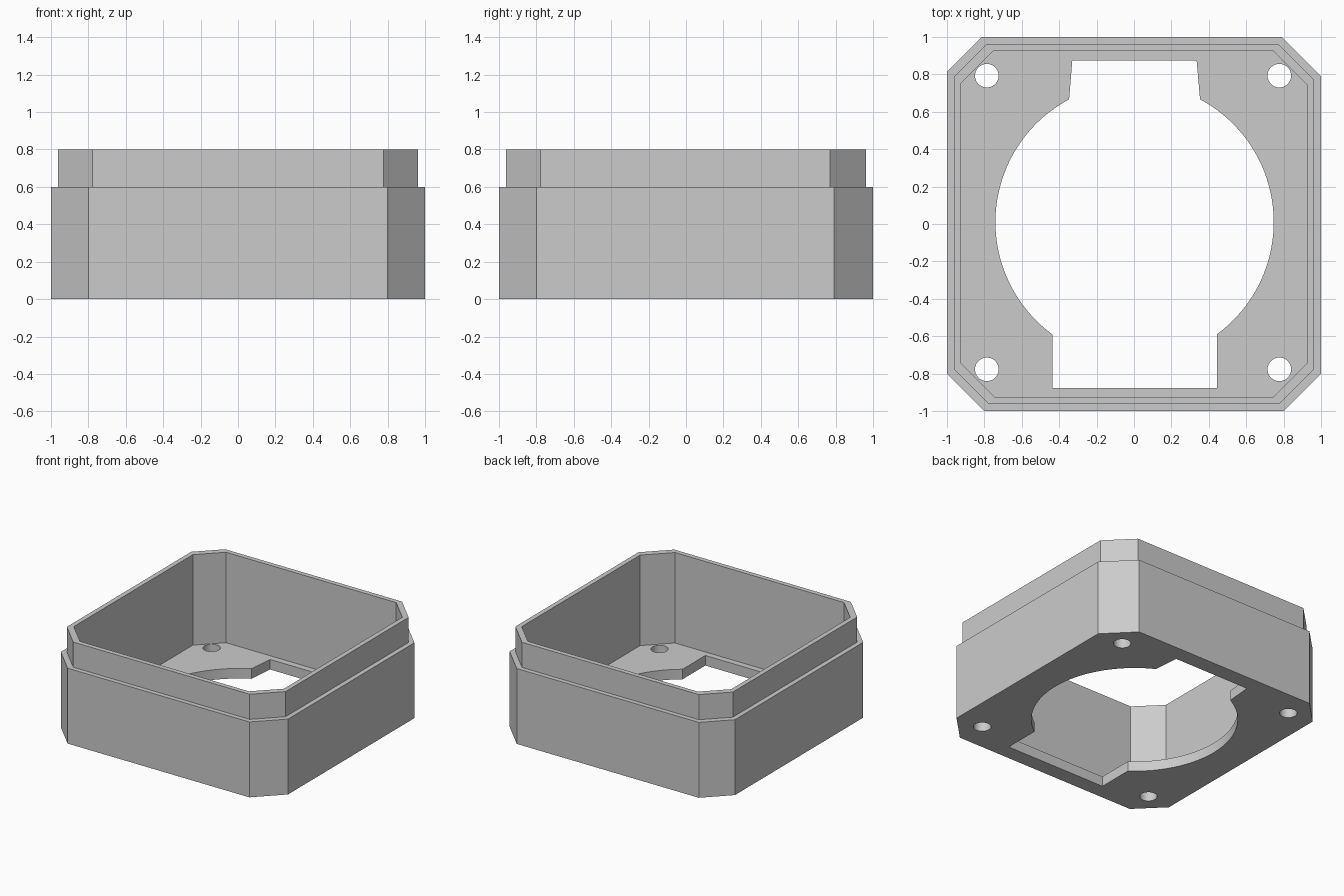
import bpy, bmesh, math

if "Cube" in bpy.data.objects:
    bpy.data.objects.remove(bpy.data.objects["Cube"], do_unlink=True)

# Single plain grey plastic
grey = bpy.data.materials.new("plain_grey")
grey.use_nodes = True
grey.diffuse_color = (0.6, 0.6, 0.6, 1)
grey.node_tree.nodes["Principled BSDF"].inputs["Base Color"].default_value = grey.diffuse_color

FLOOR, SHOULDER, TOP = 0.08, 0.6, 0.8


def new_object(name, bm):
    bmesh.ops.recalc_face_normals(bm, faces=bm.faces)
    mesh = bpy.data.meshes.new(name)
    bm.to_mesh(mesh)
    bm.free()
    mesh.materials.append(grey)
    obj = bpy.data.objects.new(name, mesh)
    bpy.context.scene.collection.objects.link(obj)
    return obj


def octagon(half, corner, back_right, back_left):
    """Square outline with cut corners; the two back corners are set separately."""
    h, c, r, l = half, corner, back_right, back_left
    return [(-c, -h), (c, -h), (h, -c), (h, r), (r, h), (-l, h), (-h, l), (-h, -c)]


def loft(bm, rings):
    """Skin a stack of (outline, z) rings and cap both ends."""
    loops = [[bm.verts.new((x, y, z)) for x, y in pts] for pts, z in rings]
    for a, b in zip(loops, loops[1:]):
        for i in range(len(a)):
            j = (i + 1) % len(a)
            bm.faces.new((a[i], a[j], b[j], b[i]))
    bm.faces.new(loops[0][::-1])
    bm.faces.new(loops[-1])


def arc(cx, cy, r, start, end, steps):
    return [(cx + r * math.cos(start + (end - start) * i / steps),
             cy + r * math.sin(start + (end - start) * i / steps)) for i in range(steps + 1)]


# Housing: outer wall, shoulder, raised rim, cavity
outer = octagon(1.0, 0.80, 0.79, 0.813)
rim = octagon(0.963, 0.777, 0.77, 0.787)
inner = octagon(0.925, 0.744, 0.745, 0.753)
bm = bmesh.new()
loft(bm, [(outer, 0), (outer, SHOULDER), (rim, SHOULDER),
          (rim, TOP), (inner, TOP), (inner, FLOOR)])
housing = new_object("housing", bm)

# Floor opening: round hole with a tapered back notch and a square front notch
cx, cy, r = 0.003, 0.01, 0.744
front_angle = math.acos(0.44 / r)
back_angle = math.acos(0.35 / r)
opening = arc(cx, cy, r, -front_angle, back_angle, 40)
opening += [(0.335, 0.873), (-0.33, 0.873)]
opening += arc(cx, cy, r, math.pi - back_angle, math.pi + front_angle, 40)
opening += [(-0.437, -0.876), (0.443, -0.876)]

# Cutter: floor opening and four screw holes
bm = bmesh.new()
loft(bm, [(opening, -0.2), (opening, 0.3)])
for x in (-0.787, 0.777):
    for y in (-0.777, 0.793):
        hole = arc(x, y, 0.063, 0, math.tau, 40)[:-1]
        loft(bm, [(hole, -0.2), (hole, 0.3)])
cutter = new_object("floor_cutter", bm)
cutter.hide_render = True

cut = housing.modifiers.new("floor_openings", "BOOLEAN")
cut.operation = "DIFFERENCE"
cut.solver = "EXACT"
cut.object = cutter

# Apply the cut, then drop the cutter
bpy.context.view_layer.objects.active = housing
housing.select_set(True)
bpy.ops.object.modifier_apply(modifier=cut.name)
bpy.data.objects.remove(cutter, do_unlink=True)
bpy.ops.object.shade_smooth_by_angle(angle=math.radians(20))
